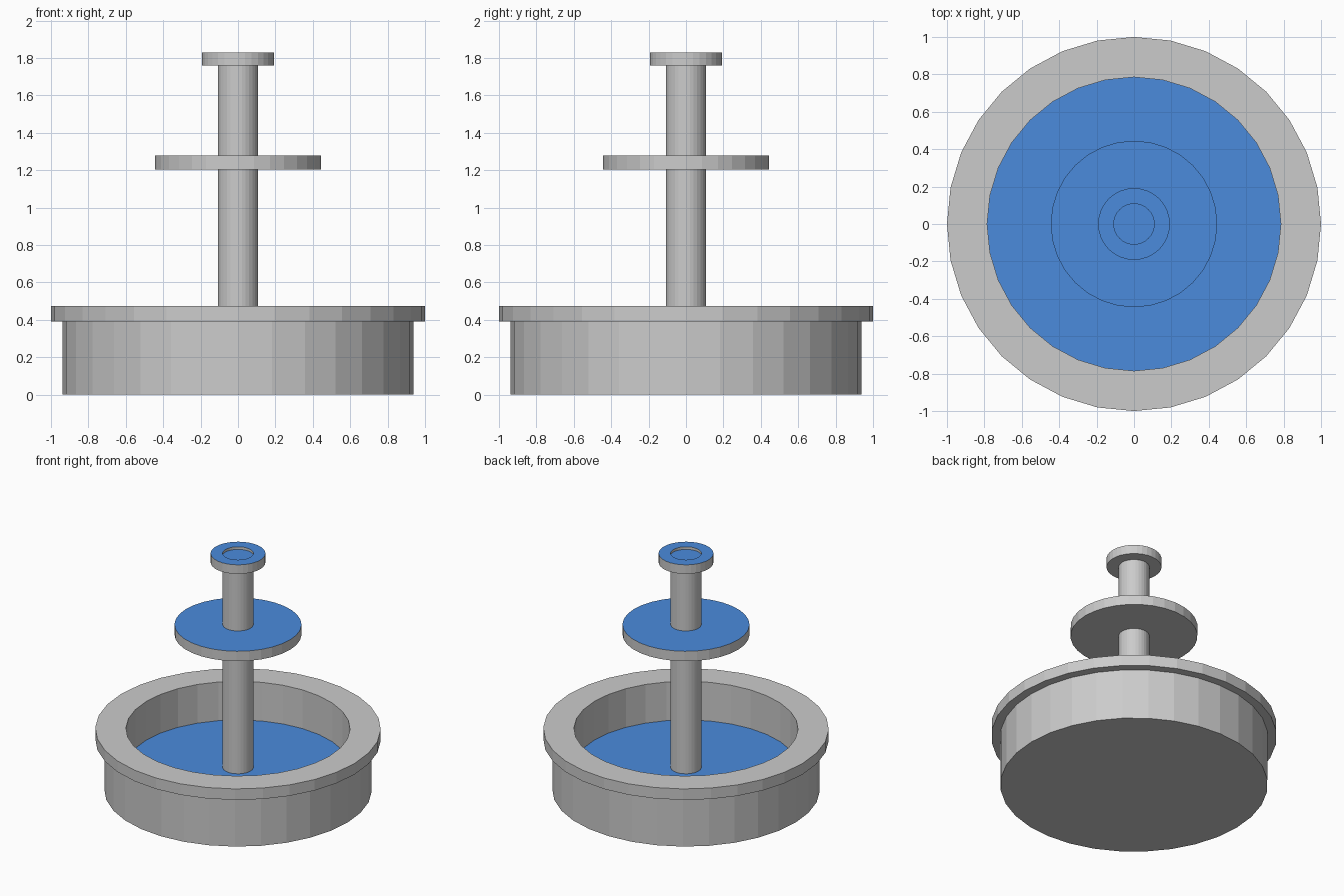
import bpy, bmesh
from math import cos, sin, tau

if "Cube" in bpy.data.objects:
    bpy.data.objects.remove(bpy.data.objects["Cube"])

SIDES = 32
water_mat = bpy.data.materials.new("water_blue")
water_mat.diffuse_color = (0.07, 0.26, 0.72, 1)
water_mat.use_nodes = True
water_mat.node_tree.nodes["Principled BSDF"].inputs["Base Color"].default_value = water_mat.diffuse_color
stone_mat = None


def lathe(name, profile, closed=False, blue=()):
    """Spin (radius, z) points round z; 'blue' lists the profile segments that are water."""
    bm = bmesh.new()
    rings = []
    for r, z in profile:
        if r == 0:
            rings.append([bm.verts.new((0, 0, z))] * SIDES)
        else:
            rings.append([bm.verts.new((r * cos(tau * i / SIDES), r * sin(tau * i / SIDES), z))
                          for i in range(SIDES)])
    count = len(rings) if closed else len(rings) - 1
    for s in range(count):
        a, b = rings[s], rings[(s + 1) % len(rings)]
        for i in range(SIDES):
            j = (i + 1) % SIDES
            quad = list(dict.fromkeys((a[i], a[j], b[j], b[i])))
            bm.faces.new(quad).material_index = int(s in blue)
    bmesh.ops.recalc_face_normals(bm, faces=bm.faces)
    # merge the triangle fans of flat caps into single faces
    bmesh.ops.dissolve_verts(bm, verts=[v for v in bm.verts if v.co.xy.length < 1e-6])
    mesh = bpy.data.meshes.new(name)
    bm.to_mesh(mesh)
    bm.free()
    if blue:
        mesh.materials.append(stone_mat)
        mesh.materials.append(water_mat)
    obj = bpy.data.objects.new(name, mesh)
    bpy.context.collection.objects.link(obj)
    return obj


# Basin: wall, overhanging rim and the pool floor of water
lathe("basin", [(0, 0), (0.937, 0), (0.937, 0.39), (1, 0.39), (1, 0.475),
                (0.785, 0.475), (0.785, 0.176), (0, 0.176)], blue=(6,))

# Central column, wet on top
lathe("column", [(0, 0.17), (0.108, 0.17), (0.108, 1.81), (0, 1.81)], blue=(2,))

# Middle and top bowls: flat rings with water on top
for name, r, z0, z1 in (("middle_bowl", 0.445, 1.203, 1.28), ("top_bowl", 0.192, 1.76, 1.83)):
    lathe(name, [(0.108, z0), (r, z0), (r, z1), (0.108, z1)], closed=True, blue=(2,))
